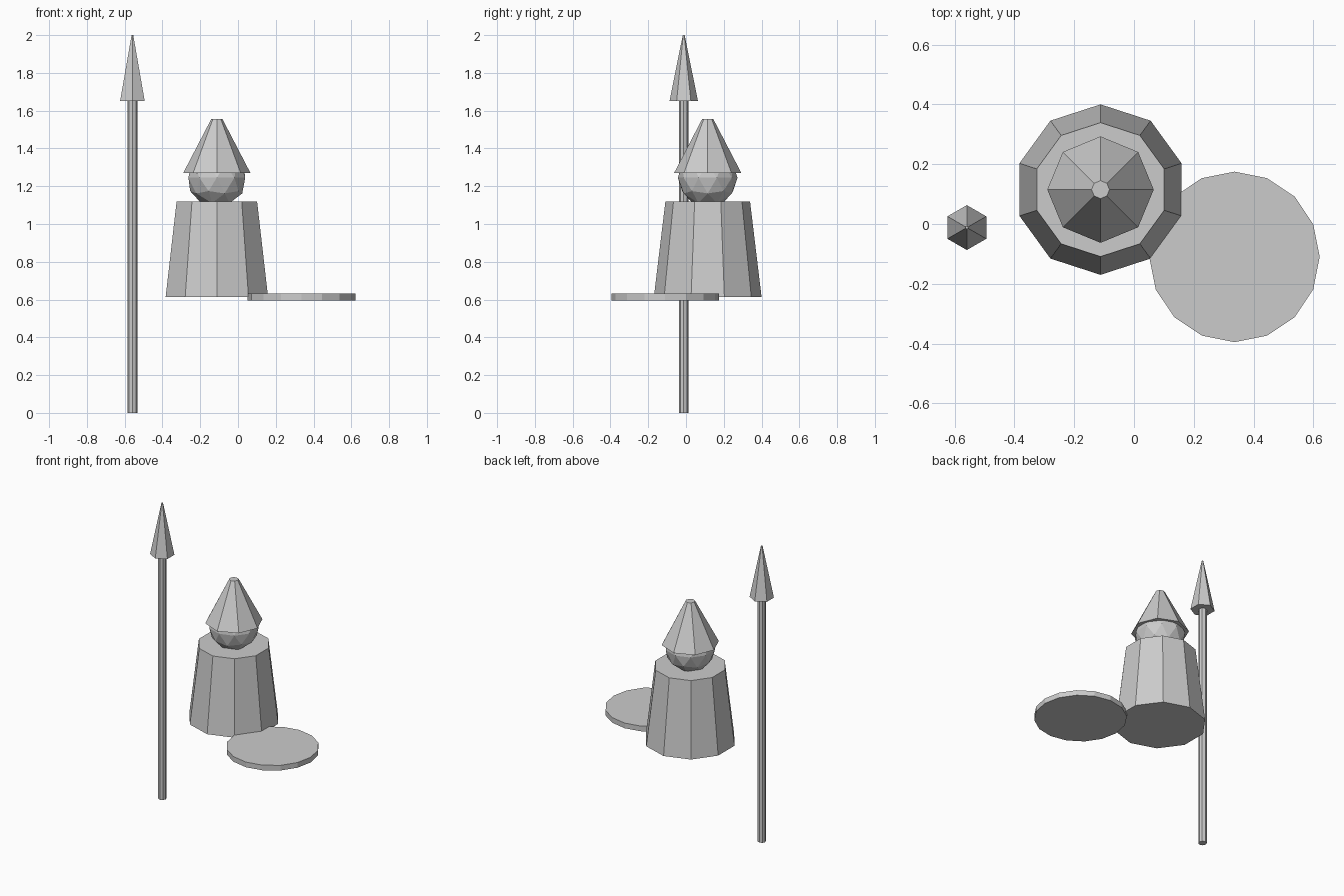
import bpy

if "Cube" in bpy.data.objects:
    bpy.data.objects.remove(bpy.data.objects["Cube"])

gray = bpy.data.materials.new("plain gray")
gray.diffuse_color = (0.6, 0.6, 0.6, 1)
gray.use_nodes = True
gray.node_tree.nodes["Principled BSDF"].inputs["Base Color"].default_value = gray.diffuse_color


def finish(name):
    obj = bpy.context.object
    obj.name = name
    obj.data.materials.append(gray)
    return obj


def tapered(name, sides, center, r_bottom, r_top, z_bottom, z_top):
    """Closed, flat-faced frustum standing between two heights."""
    bpy.ops.mesh.primitive_cone_add(
        vertices=sides, radius1=r_bottom, radius2=r_top, depth=z_top - z_bottom,
        location=(center[0], center[1], (z_bottom + z_top) / 2))
    return finish(name)


FIGURE = (-0.112, 0.115)
SPEAR = (-0.559, -0.012)
SHIELD = (0.336, -0.11)

# Figure: robe, head and pointed hat
tapered("robe", 10, FIGURE, 0.285, 0.224, 0.614, 1.12)
bpy.ops.mesh.primitive_ico_sphere_add(subdivisions=2, radius=0.158,
                                      location=(*FIGURE, 1.245))
finish("head")
tapered("hat", 8, FIGURE, 0.178, 0.03, 1.27, 1.555)

# Spear: long shaft and six-sided point
tapered("spear_shaft", 8, SPEAR, 0.026, 0.026, 0.0, 1.66)
tapered("spear_point", 6, SPEAR, 0.075, 0.005, 1.652, 2.0)

# Flat round shield lying beside the figure
tapered("shield", 16, SHIELD, 0.285, 0.285, 0.596, 0.631)
